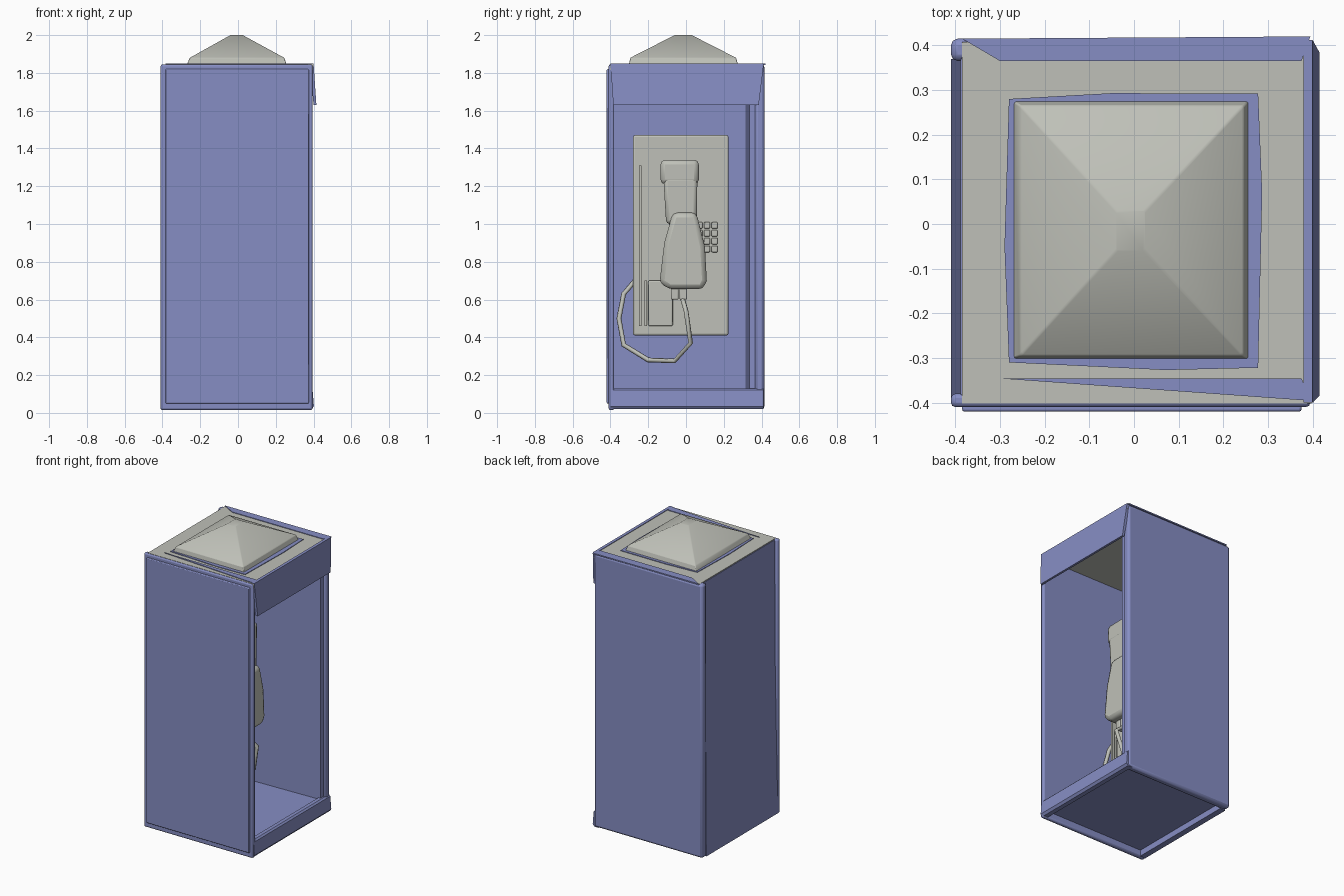
import bpy, bmesh, math
from mathutils import Vector

cube = bpy.data.objects.get("Cube")
if cube:
    bpy.data.objects.remove(cube, do_unlink=True)


def material(name, rgb):
    m = bpy.data.materials.new(name)
    m.use_nodes = True
    m.diffuse_color = (*rgb, 1)
    m.node_tree.nodes["Principled BSDF"].inputs["Base Color"].default_value = (*rgb, 1)
    return m


BLUE = material("slate blue", (0.24, 0.27, 0.55))
GREY = material("warm grey", (0.52, 0.53, 0.48))


def finish(name, bm, mat, bevel=0.0):
    bmesh.ops.recalc_face_normals(bm, faces=bm.faces)
    me = bpy.data.meshes.new(name)
    bm.to_mesh(me)
    bm.free()
    me.materials.append(mat)
    ob = bpy.data.objects.new(name, me)
    bpy.context.collection.objects.link(ob)
    if bevel:
        mod = ob.modifiers.new("bevel", "BEVEL")
        mod.width, mod.segments = bevel, 2
        mod.limit_method = "ANGLE"
        bpy.ops.object.select_all(action="DESELECT")
        ob.select_set(True)
        bpy.context.view_layer.objects.active = ob
        bpy.ops.object.shade_smooth_by_angle(angle=math.radians(40))
    return ob


def prism(name, mat, outline, axis, lo, hi, bevel=0.0):
    """Extrude a 2D outline along x, y or z (axis 0, 1, 2)."""
    bm = bmesh.new()
    verts = []
    for a, b in outline:
        p = [a, b]
        p.insert(axis, lo)
        verts.append(bm.verts.new(p))
    face = bm.faces.new(verts)
    new = bmesh.ops.extrude_face_region(bm, geom=[face])["geom"]
    shift = Vector((0, 0, 0))
    shift[axis] = hi - lo
    bmesh.ops.translate(bm, vec=shift, verts=[v for v in new if isinstance(v, bmesh.types.BMVert)])
    return finish(name, bm, mat, bevel)


def box(name, mat, x, y, z, bevel=0.0):
    return prism(name, mat, [(x[0], y[0]), (x[1], y[0]), (x[1], y[1]), (x[0], y[1])],
                 2, z[0], z[1], bevel)


def frustum(name, mat, rings, bevel=0.0):
    """Stack of rectangles, each given as x0, x1, y0, y1, z."""
    bm = bmesh.new()
    loops = [[bm.verts.new(p) for p in ((a, c, z), (b, c, z), (b, d, z), (a, d, z))]
             for a, b, c, d, z in rings]
    for low, high in zip(loops, loops[1:]):
        for i in range(4):
            j = (i + 1) % 4
            bm.faces.new((low[i], low[j], high[j], high[i]))
    bm.faces.new(loops[0])
    bm.faces.new(loops[-1])
    return finish(name, bm, mat, bevel)


# Booth side walls, front skin and inner lining
box("back_wall", BLUE, (-0.41, 0.39), (0.365, 0.415), (0.02, 1.845), 0.015)
prism("back_lining", BLUE, [(-0.38, 0.315), (0.375, 0.335), (0.375, 0.37), (-0.38, 0.37)],
      2, 0.1, 1.83)
box("front_wall", BLUE, (-0.41, 0.395), (-0.41, -0.38), (0.015, 1.845), 0.01)
box("front_skin", BLUE, (-0.385, 0.375), (-0.42, -0.405), (0.05, 1.82), 0.005)

# Rear panel: upright upper half, lower half leaning slightly outward
prism("rear_panel", BLUE, [(-0.41, 0.02), (-0.392, 1.07), (-0.388, 1.84), (-0.37, 1.84),
                           (-0.37, 0.02)], 1, -0.39, 0.37)

# Floor and door sill
box("floor", BLUE, (-0.375, 0.385), (-0.39, 0.38), (0.06, 0.12))
prism("door_sill", BLUE, [(0.36, 0.02), (0.39, 0.02), (0.402, 0.035), (0.395, 0.12),
                          (0.385, 0.13), (0.36, 0.13)], 1, -0.4, 0.41)

# Sloped door header
frustum("door_header", BLUE, [(0.4, 0.415, -0.385, 0.385, 1.63),
                              (0.38, 0.4, -0.4, 0.412, 1.85)])

# Roof with folded trim strips
box("roof", GREY, (-0.385, 0.398), (-0.402, 0.408), (1.815, 1.846))
prism("back_roof_trim", BLUE, [(-0.385, 0.415), (-0.3, 0.365), (0.375, 0.365), (0.395, 0.42)],
      2, 1.842, 1.85)
prism("front_roof_trim", BLUE, [(-0.3, -0.346), (0.375, -0.346), (0.398, -0.396)],
      2, 1.842, 1.85)

# Skylight on its slightly uneven frame
prism("skylight_frame", BLUE, [(-0.28, 0.28), (-0.05, 0.293), (0.278, 0.292), (0.287, 0.07),
                               (0.278, -0.322), (0.07, -0.327), (-0.28, -0.31), (-0.29, -0.05)],
      2, 1.842, 1.85)
frustum("skylight", GREY, [(-0.27, 0.257, -0.302, 0.275, 1.846),
                           (-0.255, 0.245, -0.295, 0.265, 1.88),
                           (-0.04, 0.025, -0.06, 0.03, 2.0)], 0.004)

# Telephone case standing out from the rear panel
front = -0.06
box("phone_case", GREY, (-0.372, front), (-0.28, 0.225), (0.41, 1.47), 0.01)
box("coin_tray", GREY, (front - 0.02, front + 0.03), (-0.2, -0.07), (0.46, 0.7), 0.006)
for i, top in enumerate((1.31, 0.7)):
    y = -0.25 + 0.03 * i
    box(f"case_rib_{i + 1}", GREY, (front - 0.02, front + 0.03), (y, y + 0.014), (0.46, top))

# Keypad
for row in range(4):
    for col in range(3):
        y, z = 0.055 + col * 0.04, 0.85 + row * 0.042
        box(f"key_{row}_{col}", GREY, (front - 0.01, front + 0.03), (y, y + 0.033),
            (z, z + 0.034), 0.006)

# Handset: earpiece, grip, mouthpiece body and cradle
box("handset_earpiece", GREY, (-0.03, 0.105), (-0.135, 0.068), (1.21, 1.34), 0.025)
prism("handset_grip", GREY, [(-0.105, 1.0), (0.058, 1.0), (0.06, 1.25), (-0.12, 1.25)],
      0, -0.03, 0.105, 0.02)
prism("handset_body", GREY, [(-0.09, 0.655), (0.09, 0.655), (0.11, 0.7), (0.1, 0.88),
                             (0.055, 1.06), (-0.07, 1.06), (-0.115, 0.9), (-0.14, 0.69)],
      0, -0.03, 0.13, 0.025)
box("handset_cradle", GREY, (front - 0.01, 0.02), (-0.09, 0.05), (0.8, 1.25))

# Cord sockets and hanging cord
for i, y in enumerate((-0.08, -0.035)):
    box(f"cord_socket_{i + 1}", GREY, (0.03, 0.08), (y, y + 0.04), (0.6, 0.67), 0.006)

path = [(0.055, -0.02, 0.61), (0.14, 0.0, 0.54), (0.1, 0.025, 0.37), (0.04, -0.06, 0.275),
        (-0.01, -0.2, 0.28), (-0.04, -0.33, 0.36), (-0.06, -0.355, 0.5), (-0.08, -0.33, 0.63),
        (-0.1, -0.27, 0.7)]
curve = bpy.data.curves.new("cord", "CURVE")
curve.dimensions = "3D"
curve.bevel_depth, curve.bevel_resolution = 0.013, 1
curve.use_fill_caps = True
spline = curve.splines.new("POLY")
spline.points.add(len(path) - 1)
for point, co in zip(spline.points, path):
    point.co = (*co, 1)
curve.materials.append(GREY)
bpy.context.collection.objects.link(bpy.data.objects.new("cord", curve))
